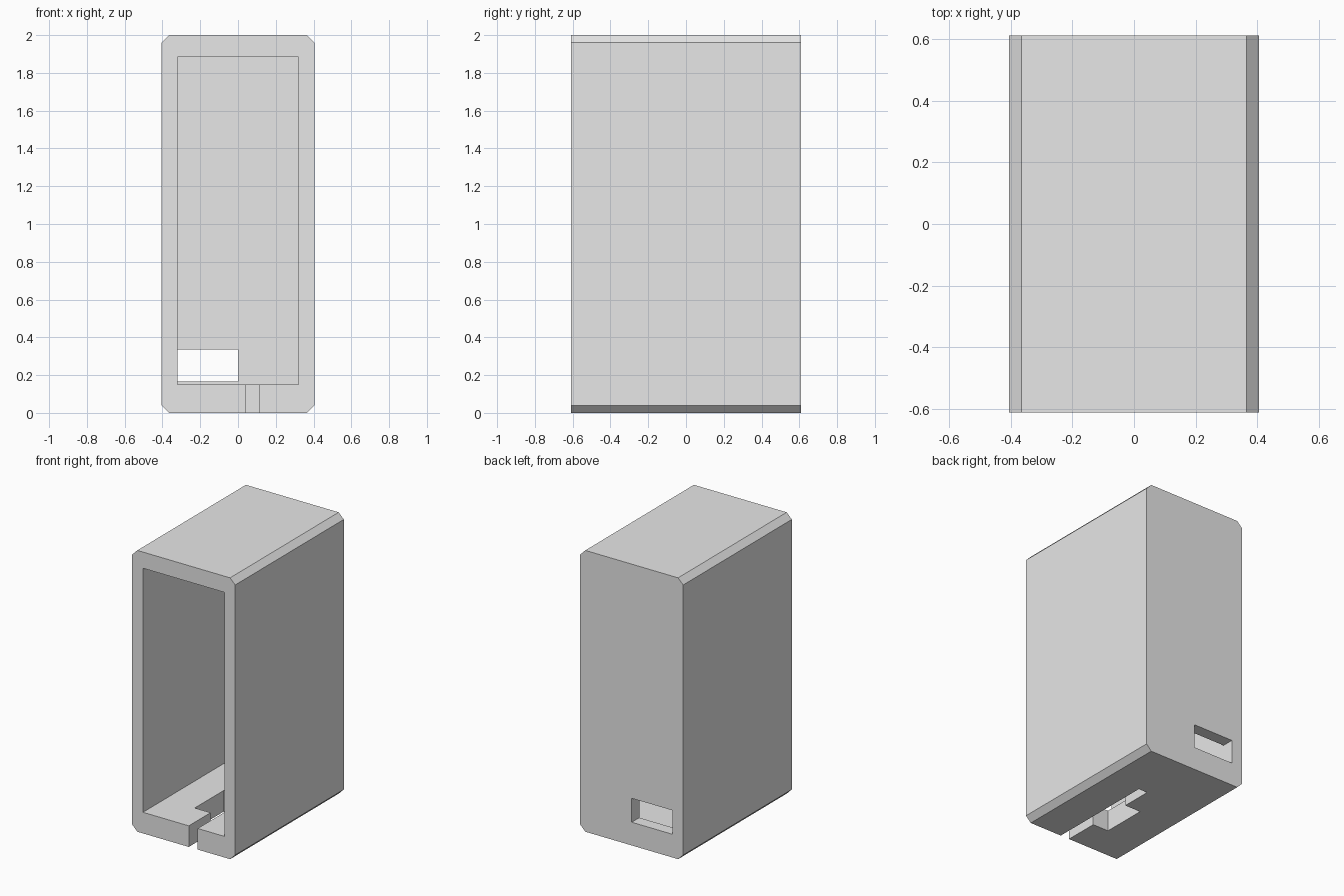
import bpy
import bmesh

cube = bpy.data.objects.get("Cube")
if cube:
    bpy.data.objects.remove(cube, do_unlink=True)

W, D, H = 0.405, 0.61, 2.0      # half width, half depth, height
CHAMFER = 0.04
WALL = 0.085

grey = bpy.data.materials.new("light grey")
grey.use_nodes = True
grey.diffuse_color = (0.8, 0.8, 0.8, 1)
grey.node_tree.nodes["Principled BSDF"].inputs["Base Color"].default_value = (0.8, 0.8, 0.8, 1)


def prism(name, profile, y0, y1):
    """Extrude an x-z outline from y0 to y1."""
    bm = bmesh.new()
    face = bm.faces.new([bm.verts.new((x, y0, z)) for x, z in profile])
    ext = bmesh.ops.extrude_face_region(bm, geom=[face])
    verts = [v for v in ext["geom"] if isinstance(v, bmesh.types.BMVert)]
    bmesh.ops.translate(bm, verts=verts, vec=(0, y1 - y0, 0))
    bmesh.ops.recalc_face_normals(bm, faces=bm.faces)
    mesh = bpy.data.meshes.new(name)
    bm.to_mesh(mesh)
    bm.free()
    mesh.materials.append(grey)
    obj = bpy.data.objects.new(name, mesh)
    bpy.context.collection.objects.link(obj)
    return obj


def cut_box(target, name, x0, x1, y0, y1, z0, z1):
    """Cut a box-shaped opening out of the target."""
    cutter = prism(name, [(x0, z0), (x1, z0), (x1, z1), (x0, z1)], y0, y1)
    cutter.hide_render = True
    mod = target.modifiers.new(name, "BOOLEAN")
    mod.operation = "DIFFERENCE"
    mod.solver = "EXACT"
    mod.object = cutter
    bpy.context.view_layer.objects.active = target
    bpy.ops.object.modifier_apply(modifier=mod.name)
    bpy.data.objects.remove(cutter, do_unlink=True)


# Outer shell with its four long edges chamfered
c = CHAMFER
outline = [(-W + c, 0), (W - c, 0), (W, c), (W, H - c),
           (W - c, H), (-W + c, H), (-W, H - c), (-W, c)]
case = prism("case", outline, -D, D)

# Hollow interior, open at the front
cut_box(case, "cavity", -W + WALL, W - WALL, -D - 0.1, D - WALL, 0.15, 1.885)

# Port window through the back wall
cut_box(case, "port_window", -W + WALL, 0, D - 0.15, D + 0.1, 0.165, 0.335)

# Cable slot in the floor, with a wider pocket to one side
cut_box(case, "cable_slot", 0.04, 0.11, -D - 0.1, 0.18, -0.1, 0.2)
cut_box(case, "plug_pocket", -0.085, 0.11, -0.365, -0.04, -0.1, 0.2)
